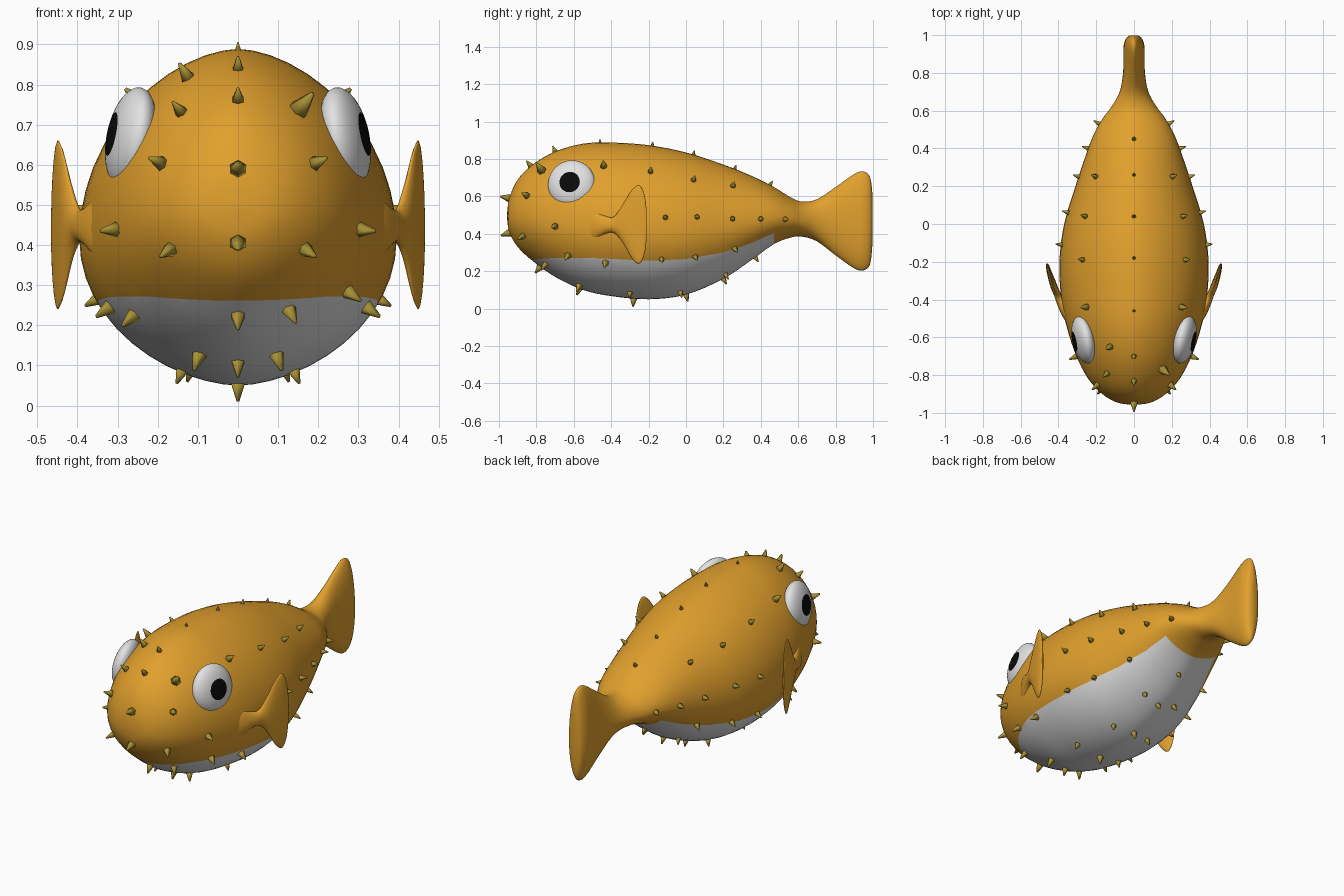
import bpy, bmesh, math
from mathutils import Vector, Matrix

cube = bpy.data.objects.get("Cube")
if cube:
    bpy.data.objects.remove(cube, do_unlink=True)


def material(name, rgb):
    m = bpy.data.materials.new(name)
    m.use_nodes = True
    colour = (*rgb, 1.0)
    m.diffuse_color = colour
    m.node_tree.nodes["Principled BSDF"].inputs["Base Color"].default_value = colour
    return m


ORANGE = material("orange skin", (.75, .35, .026))
WHITE = material("white", (.76, .76, .76))
BLACK = material("black pupil", (.003, .003, .003))
OLIVE = material("olive spike", (.39, .28, .035))


def finish(bm, name, mats):
    bmesh.ops.recalc_face_normals(bm, faces=bm.faces[:])
    for f in bm.faces:
        f.smooth = True
    mesh = bpy.data.meshes.new(name)
    bm.to_mesh(mesh)
    bm.free()
    for m in mats:
        mesh.materials.append(m)
    ob = bpy.data.objects.new(name, mesh)
    bpy.context.collection.objects.link(ob)
    return ob


def spline(rows, steps=4):
    """Smooth curve through all rows."""
    out = []
    last = len(rows) - 1
    for i in range(last):
        a, b = rows[max(i - 1, 0)], rows[i]
        c, d = rows[i + 1], rows[min(i + 2, last)]
        for k in range(steps):
            t = k / steps
            out.append([q + t / 2 * (r - p + t * (2*p - 5*q + 4*r - s + t * (3*(q - r) + s - p)))
                        for p, q, r, s in zip(a, b, c, d)])
    return out + [list(rows[-1])]


def section_point(row, angle):
    """Egg-shaped section, widest a little below its middle."""
    y, x, low, high, width = row
    mid = low + .44 * (high - low)
    s, c = math.sin(angle), math.cos(angle)
    z = mid + s * ((high - mid) if s > 0 else (mid - low))
    return Vector((x + width * math.copysign(abs(c) ** 1.15, c), y, z))


def loft(rows, segments):
    bm = bmesh.new()
    rings = [[bm.verts.new(section_point(r, math.tau * k / segments))
              for k in range(segments)] for r in rows]
    for a, b in zip(rings, rings[1:]):
        for k in range(segments):
            n = (k + 1) % segments
            bm.faces.new((a[k], a[n], b[n], b[k]))
    bm.faces.new(rings[0])
    bm.faces.new(rings[-1])
    return bm


# Body and tail: y, x, bottom, top, half width
BODY = [
    (-.957, 0, .485, .505, .01), (-.945, 0, .41, .59, .09), (-.90, 0, .33, .69, .168),
    (-.82, 0, .255, .77, .242), (-.70, 0, .17, .84, .305), (-.55, 0, .10, .882, .355),
    (-.40, 0, .067, .888, .385), (-.20, 0, .05, .874, .395), (0, 0, .075, .835, .37),
    (.20, 0, .16, .77, .31), (.35, 0, .26, .71, .26), (.47, 0, .345, .65, .215),
    (.56, 0, .38, .595, .165), (.62, 0, .385, .572, .12), (.70, 0, .36, .585, .076),
    (.80, 0, .285, .65, .058), (.90, 0, .215, .72, .056), (.95, 0, .205, .733, .054),
    (.985, 0, .24, .70, .04), (.998, 0, .36, .60, .02)]
body_rows = spline(BODY)
bm = loft(body_rows, 48)

# Belly: cut the skin along the colour line, then colour below it
BELLY = [.256, .256, .256, .262, .272, .272, .266, .256, .265, .30, .35, .405]
line = [(r[0], z) for r, z in zip(BODY, BELLY)]
for (y0, z0), (y1, z1) in zip(line, line[1:]):
    faces = [f for f in bm.faces if y0 < f.calc_center_median().y < y1]
    geom = set(faces)
    for f in faces:
        geom.update(f.edges)
        geom.update(f.verts)
    bmesh.ops.bisect_plane(bm, geom=list(geom), plane_co=(0, y0, z0),
                           plane_no=(0, z0 - z1, y1 - y0))
    for f in bm.faces:
        c = f.calc_center_median()
        if y0 < c.y < y1 and c.z < z0 + (z1 - z0) * (c.y - y0) / (y1 - y0):
            f.material_index = 1
finish(bm, "body", [ORANGE, WHITE])

# Side fins, flared at the root to blend into the body
FIN = [
    (-.56, .30, .33, .55, .03), (-.49, .343, .365, .525, .035), (-.43, .375, .40, .495, .03),
    (-.385, .40, .405, .492, .021), (-.34, .42, .355, .555, .02), (-.29, .437, .27, .635, .017),
    (-.25, .45, .24, .66, .013), (-.222, .457, .29, .61, .009), (-.21, .46, .38, .52, .004)]
for side, label in ((1, "left"), (-1, "right")):
    bm = loft(spline(FIN), 24)
    bmesh.ops.scale(bm, vec=(side, 1, 1), verts=bm.verts[:])
    finish(bm, label + "_fin", [ORANGE])

# Eyes: flattened spheres, pupil is the outward cap
for side, label in ((1, "left"), (-1, "right")):
    bm = bmesh.new()
    bmesh.ops.create_uvsphere(bm, u_segments=32, v_segments=28, radius=1)
    for f in bm.faces:
        f.material_index = int(f.calc_center_median().z > .9)
    turn = Vector((side, -.21, .2)).to_track_quat('Z', 'Y').to_matrix().to_4x4()
    place = Matrix.Translation((side * .267, -.612, .667)) @ turn
    bm.transform(place @ Matrix.Diagonal((.128, .128, .056, 1)))
    finish(bm, label + "_eye", [WHITE, BLACK])


def skin(y, angle):
    for a, b in zip(body_rows, body_rows[1:]):
        if a[0] <= y <= b[0]:
            t = (y - a[0]) / (b[0] - a[0])
            return section_point([p + t * (q - p) for p, q in zip(a, b)], angle)


def add_spike(bm, y, degrees, side=1, size=1.0):
    ang, e = math.radians(degrees), .01
    p = skin(y, ang)
    along = skin(y + e, ang) - skin(y - e, ang)
    around = skin(y, ang + e) - skin(y, ang - e)
    n = along.cross(around).normalized()
    if n.dot(p - Vector((0, -.1, .45))) < 0:
        n = -n
    p.x, n.x = p.x * side, n.x * side
    place = Matrix.Translation(p + n * .017 * size) @ n.to_track_quat('Z', 'Y').to_matrix().to_4x4()
    bmesh.ops.create_cone(bm, cap_ends=True, segments=6, radius1=.022 * size,
                          radius2=.004 * size, depth=.052 * size, matrix=place)


# Spikes: rows along the back and belly, then mirrored pairs, then odd ones
bm = bmesh.new()
for y, size in ((-.945, 1.15), (-.83, .85), (-.70, .75), (-.46, .4), (-.18, .5),
                (.04, .55), (.26, .5), (.45, .6)):
    add_spike(bm, y, 90, size=size)
for y, size in ((-.943, 1.15), (-.78, 1), (-.57, .9), (-.28, 1), (0, .9), (.2, .8), (.37, .7)):
    add_spike(bm, y, -90, size=size)
PAIRS = [
    (-.85, 27), (-.87, -31), (-.70, -5), (-.44, 46), (-.19, 44), (.04, 42), (.25, 44),
    (-.11, 10), (.06, 11), (.25, 8), (.40, 3), (.53, 0), (-.43, -31), (-.13, -24),
    (.05, -25), (.26, -29), (-.57, -71), (-.3, -66), (-.03, -69), (.21, -68)]
for y, degrees in PAIRS:
    for side in (1, -1):
        add_spike(bm, y, degrees, side, 1.0 if y < -.3 else .8)
for y, degrees, side, size in (
        (-.65, 64, -1, 1), (-.79, 54, -1, .9), (-.77, 53, 1, 1.4),
        (-.63, -32, 1, 1), (-.56, -40, -1, 1), (-.75, -60, 1, 1)):
    add_spike(bm, y, degrees, side, size)
finish(bm, "spikes", [OLIVE])
